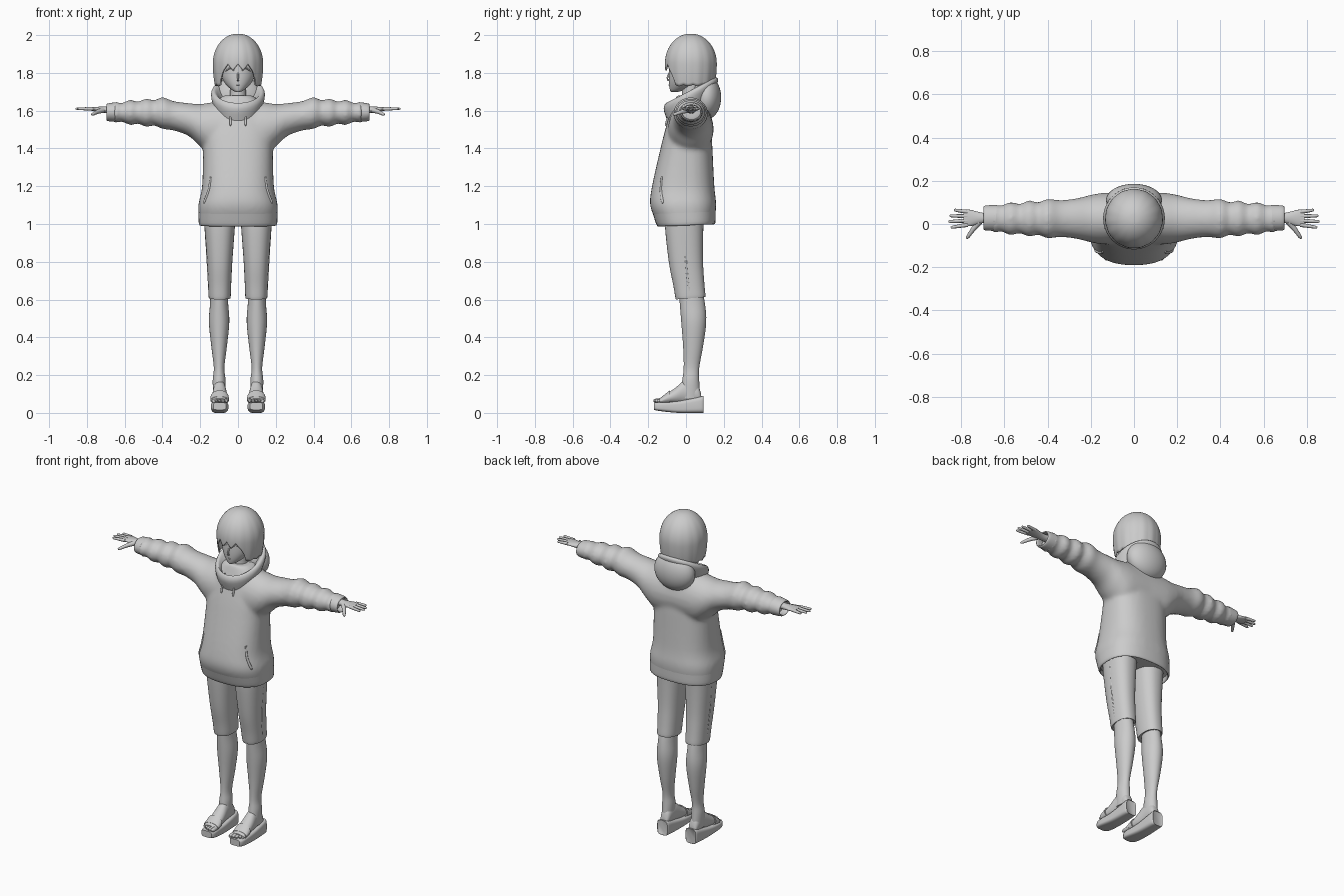
import bpy, bmesh, math
from mathutils import Vector, Matrix
from mathutils.bvhtree import BVHTree

default = bpy.data.objects.get("Cube")
if default:
    bpy.data.objects.remove(default)

shade = (.6, .6, .6, 1)
grey = bpy.data.materials.new("plain grey")
grey.use_nodes = True
grey.diffuse_color = shade
grey.node_tree.nodes["Principled BSDF"].inputs["Base Color"].default_value = shade


def finish(name, bm, mirrored=False):
    bmesh.ops.recalc_face_normals(bm, faces=bm.faces)
    mesh = bpy.data.meshes.new(name)
    bm.to_mesh(mesh)
    bm.free()
    obj = bpy.data.objects.new(name, mesh)
    bpy.context.collection.objects.link(obj)
    mesh.materials.append(grey)
    if mirrored:
        obj.modifiers.new("mirror", 'MIRROR').use_mirror_merge = False
    bpy.ops.object.select_all(action='DESELECT')
    obj.select_set(True)
    bpy.context.view_layer.objects.active = obj
    bpy.ops.object.shade_smooth_by_angle(angle=math.radians(50))
    return obj


def skin(bm, loops, caps=True):
    rows = [[bm.verts.new(point) for point in loop] for loop in loops]
    count = len(rows[0])
    for low, high in zip(rows, rows[1:]):
        for i in range(count):
            j = (i + 1) % count
            bm.faces.new((low[i], low[j], high[j], high[i]))
    if caps:
        bm.faces.new(rows[0])
        bm.faces.new(rows[-1])


def smooth_path(rows, steps=4):
    # Catmull-Rom curve through equal-length tuples
    rows = [Vector(row) for row in rows]
    padded = [rows[0], *rows, rows[-1]]
    path = []
    for before, start, end, after in zip(padded, padded[1:], padded[2:], padded[3:]):
        for step in range(steps):
            t = step / steps
            blend = start.lerp(end, t * t * (3 - 2 * t))
            pull_in = (end - before) / 2 * (t * (1 - t) ** 2)
            pull_out = (after - start) / 2 * (t * t * (1 - t))
            path.append(blend + pull_in - pull_out)
    return path + [rows[-1]]


def loft(bm, rings, axis="z", middle=0, power=2, shear=0, sign=1, caps=True):
    # ring: position on the axis, half width, low and high bound of the other side
    sides = 40
    loops = []
    for along, half, low, high in smooth_path(rings):
        loop = []
        for k in range(sides):
            c, s = math.cos(math.tau * k / sides), math.sin(math.tau * k / sides)
            a = middle + half * math.copysign(abs(c) ** (2 / power), c)
            b = (low + high) / 2 + (high - low) / 2 * math.copysign(abs(s) ** (2 / power), s)
            x, y, z = {"x": (along, a, b), "y": (a, along, b), "z": (a, b, along + shear * b)}[axis]
            loop.append((x * sign, y, z))
        loops.append(loop)
    skin(bm, loops, caps)


def shrink(ring, amount):
    along, half, low, high = ring
    return along, half - amount, low + amount, high - amount


def hollow(near, far, thickness):
    # band that folds over its far edge and returns inside
    return [near, far, shrink(far, thickness), shrink(near, thickness)]


def tube(bm, points, start, end):
    # round rod whose radius runs from start to end, with a blunt tip
    path = smooth_path(points)
    loops = []
    sides = 10
    last = len(path) - 1
    for i, centre in enumerate(path):
        way = path[min(i + 1, last)] - path[max(i - 1, 0)]
        turn = way.to_track_quat('Z', 'Y')
        radius = start + (end - start) * i / last
        if i == last:
            radius /= 2
        angles = [math.tau * k / sides for k in range(sides)]
        loops.append([centre + turn @ Vector((math.cos(a), math.sin(a), 0)) * radius for a in angles])
    skin(bm, loops)


# Hoodie body and puffy sleeves, fused into one cloth surface
bm = bmesh.new()
loft(bm, [(1.02, .205, -.16, .15), (1.1, .21, -.19, .16), (1.2, .19, -.18, .15), (1.4, .185, -.135, .14),
          (1.5, .19, -.11, .135), (1.6, .16, -.08, .13), (1.68, .08, -.05, .09)], power=2.5)
sleeve = [(0, .12, 1.36, 1.65), (.13, .12, 1.36, 1.645), (.2, .11, 1.41, 1.635),
          (.26, .095, 1.465, 1.64), (.34, .085, 1.495, 1.65)]
folds = 7
for fold in range(folds):
    t = fold / folds
    puff = .007 * (-1) ** fold
    sleeve.append(shrink((.4 + .3 * t, .085 - .025 * t, 1.51 + .035 * t, 1.665 - .025 * t), -puff))
for sign in (1, -1):
    loft(bm, sleeve, "x", middle=.025, sign=sign)
hoodie = finish("hoodie_body", bm)
fuse = hoodie.modifiers.new("fuse", 'REMESH')
fuse.mode, fuse.voxel_size, fuse.use_smooth_shade = 'VOXEL', .012, True
relax = hoodie.modifiers.new("relax", 'SMOOTH')
relax.iterations = 6
graph = bpy.context.evaluated_depsgraph_get()
cloth = bpy.data.meshes.new_from_object(hoodie.evaluated_get(graph))
hoodie.modifiers.clear()
hoodie.data = cloth
surface = BVHTree.FromPolygons([v.co for v in cloth.vertices], [p.vertices[:] for p in cloth.polygons])


def on_front(x, z, lift=0):
    hit = surface.ray_cast(Vector((x, -1, z)), Vector((0, 1, 0)))[0]
    return hit.x, hit.y - lift, hit.z


# Hollow hem band and cuffs
bm = bmesh.new()
loft(bm, hollow((1.06, .21, -.175, .157), (1, .207, -.155, .155), .012), power=2.5, shear=.04, caps=False)
finish("hoodie_hem", bm)
bm = bmesh.new()
loft(bm, hollow((.64, .06, 1.54, 1.645), (.69, .057, 1.545, 1.638), .01), "x", middle=.028, caps=False)
finish("sleeve_cuff", bm, True)

# Lowered hood: open collar and the bag hanging behind it
bm = bmesh.new()
loft(bm, [(1.61, .07, -.06, .08), (1.66, .095, -.09, .13), (1.695, .125, -.105, .15),
          (1.67, .143, -.118, .17), (1.6, .125, -.1, .13)], shear=.52, caps=False)
finish("hood_collar", bm)
bm = bmesh.new()
bag = Matrix.LocRotScale(Vector((0, .11, 1.67)), None, Vector((.13, .076, .115)))
bmesh.ops.create_uvsphere(bm, u_segments=32, v_segments=20, radius=1, matrix=bag)
finish("hood_bag", bm)

# Drawstrings and pouch openings
bm = bmesh.new()
tube(bm, [on_front(.04, z, .006) for z in (1.63, 1.6, 1.56, 1.52)], .004, .006)
finish("drawstring", bm, True)
bm = bmesh.new()
tube(bm, [on_front(x, z) for x, z in ((.145, 1.25), (.155, 1.18), (.18, 1.11))], .005, .008)
finish("pocket_edge", bm, True)

# Knee-length trousers with a turned-in opening
leg_middle = .097
bm = bmesh.new()
opening = (.61, .058, -.055, .103)
loft(bm, [(1.06, .085, -.11, .1), (.98, .08, -.11, .092), (.8, .067, -.09, .09), (.68, .061, -.067, .097),
          opening, shrink(opening, .006)], middle=leg_middle, power=2.3, shear=.08)
finish("trouser_leg", bm, True)
bm = bmesh.new()
tube(bm, [(.172, 0, .99), (.16, 0, .8), (.15, .02, .62)], .006, .006)
finish("trouser_side_seam", bm, True)

# Bare lower legs
bm = bmesh.new()
loft(bm, [(.68, .045, -.04, .08), (.58, .048, -.033, .1), (.48, .054, -.025, .107), (.35, .041, -.015, .09),
          (.24, .028, -.012, .07), (.17, .034, -.02, .07), (.08, .03, -.03, .075)], middle=leg_middle + .003)
finish("lower_leg", bm, True)

# Feet with toes, on platform sandals
bm = bmesh.new()
loft(bm, [(.08, .02, .06, .1), (.06, .03, .05, .15), (0, .033, .05, .175), (-.06, .04, .05, .13),
          (-.14, .042, .05, .077)], "y", middle=leg_middle)
for toe in range(5):
    x, size = .062 + .0175 * toe, .012 - .001 * toe
    tube(bm, [(x, -.11, .066), (x, -.172 + .002 * toe * toe, .064)], size, size)
finish("foot", bm, True)
bm = bmesh.new()
loft(bm, [(.09, .03, 0, .09), (.08, .039, 0, .088), (-.04, .043, 0, .063), (-.14, .046, .01, .057),
          (-.17, .034, .016, .055)], "y", middle=leg_middle, power=4)
finish("sandal_sole", bm, True)
bm = bmesh.new()
loft(bm, [(-.125, .049, .045, .088), (-.085, .048, .045, .12)], "y", middle=leg_middle)
finish("sandal_strap", bm, True)

# Hands with spread fingers
bm = bmesh.new()
loft(bm, [(.65, .025, 1.585, 1.625), (.7, .024, 1.587, 1.622), (.76, .038, 1.597, 1.62),
          (.79, .036, 1.602, 1.618)], "x", middle=.028)
for finger in range(4):
    root = Vector((.77, .02 * finger - .004, 1.61))
    tip = Vector((.86 - .008 * (finger - 1.2) ** 2, .027 * finger - .016, 1.61))
    tube(bm, [root, root.lerp(tip, .6), tip], .01, .006)
tube(bm, [(.715, .01, 1.603), (.745, -.025, 1.593), (.775, -.068, 1.578)], .015, .007)
finish("hand", bm, True)

# Neck, head and facial features
bm = bmesh.new()
loft(bm, [(1.58, .07, -.045, .09), (1.64, .046, -.025, .07), (1.75, .043, -.02, .075)])
finish("neck", bm)
bm = bmesh.new()
loft(bm, [(1.7, .013, -.08, -.04), (1.71, .033, -.085, -.01), (1.74, .065, -.09, .05), (1.78, .088, -.091, .09),
          (1.84, .1, -.088, .115), (1.9, .1, -.085, .125), (1.96, .07, -.05, .09)])
tube(bm, [(0, -.08, 1.815), (0, -.1, 1.77), (0, -.086, 1.76)], .004, .006)
tube(bm, [(-.016, -.082, 1.735), (0, -.09, 1.737), (.016, -.082, 1.735)], .003, .003)
finish("head", bm)
bm = bmesh.new()
tube(bm, [(.02, -.085, 1.813), (.04, -.082, 1.826), (.066, -.066, 1.81)], .004, .004)
finish("eyelash", bm, True)

# Bobbed hair with a pointed fringe and fine strand grooves
bm = bmesh.new()
loops, columns, levels = [], 144, 26
crown, temple = 2, 1.85
for level in range(1, levels + 1):
    loop = []
    for column in range(columns):
        angle = math.tau * column / columns
        from_front = math.degrees(math.acos(-math.sin(angle)))
        side = min(max((from_front - 36) / 14, 0), 1)
        tooth = abs(from_front / 12 % 2 - 1)
        fringe, bob = 1.812 + .035 * tooth, 1.73 + .008 * tooth
        bottom = fringe + (bob - fringe) * side
        z = crown - (crown - bottom) * (level / levels) ** 1.6
        height = (z - temple) / (crown - temple)
        spread = math.sqrt(1 - height ** 2) if height > 0 else 1 - .15 * height ** 2
        spread *= 1 - .018 * tooth * level / levels
        loop.append((.126 * spread * math.cos(angle), .025 + .13 * spread * math.sin(angle), z))
    loops.append(loop)
skin(bm, loops, caps=False)
bm.faces.new(list(bm.verts)[:columns])
hair = finish("bobbed_hair", bm)
shell = hair.modifiers.new("thickness", 'SOLIDIFY')
shell.thickness, shell.offset = .008, -1
